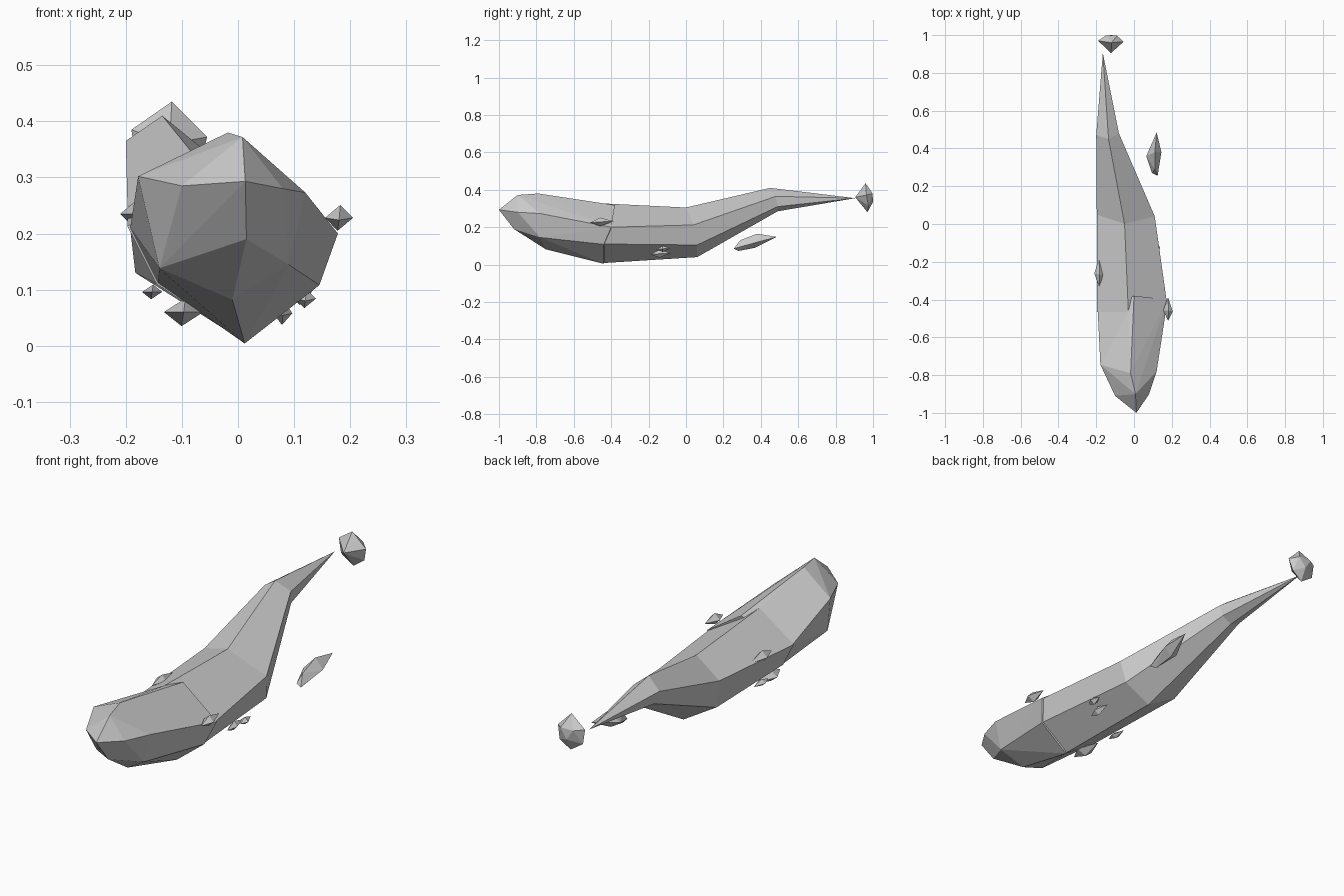
import bpy, bmesh
from mathutils import Vector


def finish(name, bm):
    bmesh.ops.recalc_face_normals(bm, faces=bm.faces)
    me = bpy.data.meshes.new(name)
    bm.to_mesh(me)
    bm.free()
    ob = bpy.data.objects.new(name, me)
    bpy.context.collection.objects.link(ob)
    return ob


def hull(name, pts):
    bm = bmesh.new()
    vs = [bm.verts.new(p) for p in pts]
    res = bmesh.ops.convex_hull(bm, input=vs)
    loose = [v for v in bm.verts if not v.link_faces]
    bmesh.ops.delete(bm, geom=loose, context='VERTS')
    return finish(name, bm)


def loft(name, rings, tip):
    bm = bmesh.new()
    loops = [[bm.verts.new(p) for p in r] for r in rings]
    n = len(loops[0])
    for a, b in zip(loops, loops[1:]):
        for i in range(n):
            j = (i + 1) % n
            bm.faces.new((a[i], a[j], b[j], b[i]))
    end = bm.verts.new(tip)
    for i in range(n):
        bm.faces.new((loops[-1][i], loops[-1][(i + 1) % n], end))
    bm.faces.new(loops[0])
    return finish(name, bm)


def shard(name, c, size, skew=0.0):
    # stretched six-point crystal, tips along y
    x, y, z = (s / 2 for s in size)
    c = Vector(c)
    pts = [(0, -y, -skew), (0, y, skew), (x, -y * .2, 0), (-x, -y * .1, 0),
           (x * .1, -y * .15, z), (-x * .1, -y * .1, -z)]
    return hull(name, [c + Vector(p) for p in pts])


# six-sided rings run: top, upper right, lower right, bottom, lower left, upper left
nose = [(.013, -1, .293), (.008, -.9, .372), (.08, -.9, .28),
        (.015, -.92, .19), (-.10, -.91, .285)]
brow = [(-.018, -.79, .38), (.12, -.78, .273), (.09, -.78, .145),
        (-.01, -.75, .082), (-.14, -.78, .138), (-.178, -.745, .302)]
chest = [(0, -.38, .318), (.178, -.40, .20), (.145, -.44, .108),
         (.012, -.44, .004), (-.143, -.46, .112), (-.192, -.46, .21)]
hull("head", nose + brow + chest + [(-.03, -.46, .327)])

# rear body tapering to the tail stem
shoulder = [(-.03, -.465, .328), (.172, -.40, .20), (.142, -.44, .11),
            (.01, -.445, .008), (-.145, -.465, .11), (-.197, -.465, .213)]
hips = [(-.05, 0, .305), (.11, .04, .212), (.095, .06, .105),
        (-.03, .06, .04), (-.183, .05, .13), (-.197, .05, .25)]
stem = [(-.135, .45, .41), (-.08, .48, .365), (-.085, .49, .31),
        (-.13, .49, .285), (-.182, .48, .31), (-.2, .47, .365)]
loft("body", [shoulder, hips, stem], (-.165, .905, .355))

# tail crystal
hull("tail_crystal", [(-.122, .905, .36), (-.118, .96, .435), (-.055, .965, .372),
                      (-.07, .975, .315), (-.12, .97, .28), (-.18, .97, .32),
                      (-.19, .97, .385), (-.09, .997, .38), (-.15, .997, .38),
                      (-.12, 1, .335)])

# floating side shard
hull("side_shard", [(.125, .255, .085), (.095, .27, .09), (.11, .29, .13),
                    (.11, .38, .165), (.12, .485, .148), (.065, .36, .115),
                    (.145, .38, .12), (.105, .37, .09), (.11, .28, .073)])

# small fin shards around the belly
fins = [((.18, -.45, .228), (.05, .125, .046), .004),
        ((-.185, -.255, .235), (.05, .15, .046), 0),
        ((.08, -.135, .058), (.034, .11, .042), .004),
        ((.12, -.12, .084), (.038, .07, .034), .004),
        ((-.153, -.30, .096), (.036, .10, .026), 0),
        ((-.097, -.435, .06), (.07, .16, .05), 0)]
for i, (c, s, k) in enumerate(fins):
    shard(f"fin_shard_{i + 1}", c, s, k)
